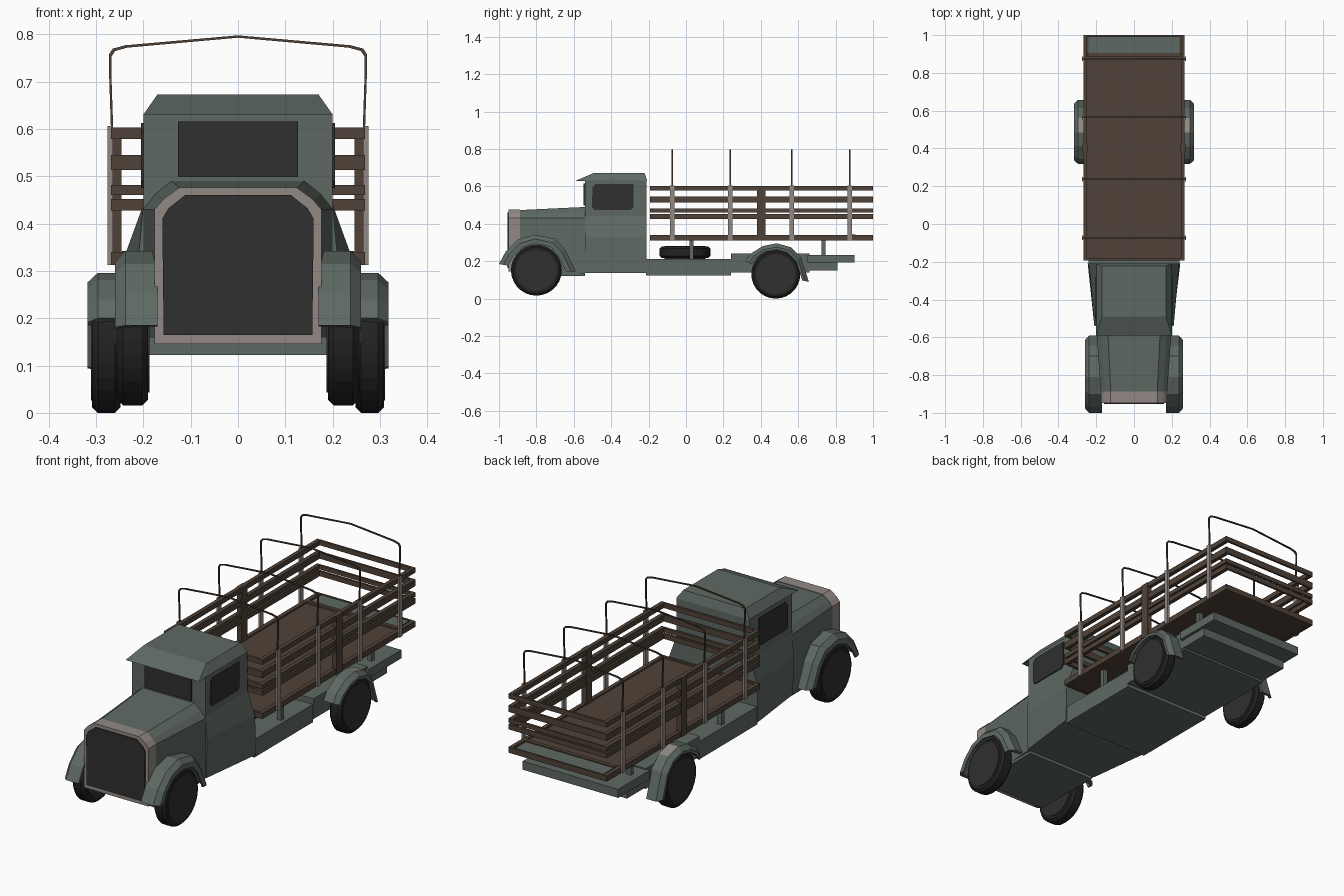
import bpy, bmesh, math

if "Cube" in bpy.data.objects:
    bpy.data.objects.remove(bpy.data.objects["Cube"])


def material(name, rgb):
    m = bpy.data.materials.new(name)
    m.diffuse_color = (*rgb, 1)
    m.use_nodes = True
    m.node_tree.nodes["Principled BSDF"].inputs["Base Color"].default_value = m.diffuse_color
    return m


GREEN = material("army_green", (0.112, 0.141, 0.125))
BROWN = material("wood_brown", (0.080, 0.055, 0.039))
GREY = material("warm_grey", (0.29, 0.25, 0.23))
DARK = material("dark_glass", (0.029, 0.029, 0.029))
TYRE = material("tyre_black", (0.016, 0.016, 0.016))


def build(name, verts, faces, *mats):
    me = bpy.data.meshes.new(name)
    me.from_pydata(verts, [], faces)
    bm = bmesh.new()
    bm.from_mesh(me)
    bmesh.ops.recalc_face_normals(bm, faces=bm.faces)
    bm.to_mesh(me)
    bm.free()
    ob = bpy.data.objects.new(name, me)
    bpy.context.collection.objects.link(ob)
    for m in mats:
        me.materials.append(m)
    return ob


def loft(name, rings, *mats):
    """Skin equal-sized closed rings and cap both ends."""
    n = len(rings[0])
    verts = [p for r in rings for p in r]
    faces = [(k * n + i, k * n + (i + 1) % n, (k + 1) * n + (i + 1) % n, (k + 1) * n + i)
             for k in range(len(rings) - 1) for i in range(n)]
    faces += [tuple(range(n)), tuple(range((len(rings) - 1) * n, len(rings) * n))]
    return build(name, verts, faces, *mats)


def box(name, x0, x1, y0, y1, z0, z1, mat):
    ring = [(x0, y0), (x1, y0), (x1, y1), (x0, y1)]
    return loft(name, [[(x, y, z) for x, y in ring] for z in (z0, z1)], mat)


def section(y, half, lean=0.0):
    """Symmetric cross-section at y from its right half (x, z), bottom to top."""
    pts = half + [(-x, z) for x, z in reversed(half)]
    return [(x, y + lean * z, z) for x, z in pts]


def wheel(name, x0, x1, cy, cz, r, upright=True, seg=28):
    """Lathed tyre with chamfered shoulders plus a hub disc on both faces."""
    c = 0.012
    def ring(x, rad):
        pts = []
        for i in range(seg):
            a = 2 * math.pi * i / seg
            u, v = rad * math.cos(a), rad * math.sin(a)
            pts.append((x, cy + u, cz + v) if upright else (v, cy + u, x))
        return pts
    tyre = loft(name, [ring(x0, r - c), ring(x0 + c, r), ring(x1 - c, r), ring(x1, r - c)], TYRE)
    hub = loft(name + "_hub", [ring(x0 - 0.003, r * 0.8), ring(x1 + 0.003, r * 0.8)], DARK)
    return tyre, hub


def fender(name, s, x0, x1, cy, cz, arc, inner):
    """Bevelled arch swept over a wheel."""
    rings = []
    for y, z in arc:
        def at(x, k):
            return (s * x, cy + (y - cy) * k, cz + (z - cz) * k)
        rings.append([at(x0, 1), at(x1 - 0.022, 1), at(x1, 0.88), at(x1, inner),
                      at(x1 - 0.008, inner), at(x1 - 0.01, 0.86), at(x0, 0.93)])
    return loft(name, rings, GREEN, GREY)


# Bonnet and radiator shell
hood_front = [(0.175, 0.14), (0.175, 0.43), (0.155, 0.45), (0.122, 0.473)]
hood_rear = [(0.2, 0.135), (0.2, 0.43), (0.175, 0.462), (0.14, 0.49)]
loft("bonnet", [section(-0.9, hood_front), section(-0.54, hood_rear)], GREEN)
shell = [(0.176, 0.145), (0.176, 0.43), (0.157, 0.452), (0.124, 0.476)]
loft("radiator_shell", [section(-0.948, shell), section(-0.888, shell)], GREY)
grille = [(0.157, 0.165), (0.160, 0.41), (0.147, 0.432), (0.112, 0.46)]
loft("radiator_grille", [section(-0.954, grille), section(-0.945, grille)], DARK)
box("front_underbody", -0.19, 0.19, -0.9, -0.54, 0.122, 0.16, GREEN)

# Cab with flared lower sides
loft("cab", [section(-0.54, [(0.205, 0.137), (0.21, 0.33), (0.2, 0.44), (0.2, 0.632)]),
             section(-0.21, [(0.245, 0.137), (0.24, 0.33), (0.2, 0.44), (0.2, 0.632)])], GREEN)
roof_low = [(-0.2, -0.59), (0.2, -0.59), (0.2, -0.208), (-0.2, -0.208)]
roof_top = [(-0.17, -0.49), (0.17, -0.49), (0.17, -0.222), (-0.17, -0.222)]
loft("cab_roof", [[(x, y, 0.63) for x, y in roof_low],
                  [(x, y, 0.673) for x, y in roof_top]], GREEN)
box("windscreen", -0.127, 0.127, -0.547, -0.539, 0.498, 0.616, DARK)
window = [(-0.503, 0.49), (-0.49, 0.475), (-0.295, 0.475), (-0.28, 0.49),
          (-0.28, 0.612), (-0.485, 0.612), (-0.5, 0.595)]
for s, side in ((1, "right"), (-1, "left")):
    loft("side_window_" + side, [[(s * x, y, z) for y, z in window] for x in (0.197, 0.205)], DARK)

# Chassis
box("chassis_front", -0.24, 0.24, -0.215, 0.24, 0.124, 0.212, GREEN)
box("chassis_middle", -0.243, 0.243, 0.24, 0.66, 0.14, 0.24, GREEN)
box("chassis_rear", -0.245, 0.245, 0.6, 0.81, 0.15, 0.205, GREEN)
box("tail_step", -0.26, 0.26, 0.65, 0.9, 0.192, 0.234, GREEN)
for y in (0.03, 0.735):
    for s in (1, -1):
        box("bed_support", s * 0.21 - 0.012, s * 0.21 + 0.012, y - 0.011, y + 0.011, 0.2, 0.315, GREEN)
wheel("spare_wheel", 0.216, 0.279, -0.005, 0, 0.136, upright=False)

# Wheels and fenders
front_arc = [(-1.0, 0.185), (-0.965, 0.25), (-0.9, 0.315), (-0.81, 0.342),
             (-0.7, 0.32), (-0.645, 0.26), (-0.59, 0.145)]
rear_arc = [(0.318, 0.2), (0.345, 0.24), (0.41, 0.281), (0.485, 0.296),
            (0.56, 0.275), (0.615, 0.22), (0.657, 0.09)]
for s, side in ((1, "right"), (-1, "left")):
    fx, rx = sorted((s * 0.19, s * 0.255)), sorted((s * 0.248, s * 0.308))
    wheel("front_wheel_" + side, *fx, -0.8, 0.152, 0.136)
    wheel("rear_wheel_" + side, *rx, 0.48, 0.131, 0.131)
    fender("front_fender_" + side, s, 0.17, 0.26, -0.8, 0.15, front_arc, 0.75)
    rear = fender("rear_fender_" + side, s, 0.243, 0.318, 0.48, 0.125, rear_arc, 0.8)
    # Pale patch on the crown of the rear fender
    for p in rear.data.polygons:
        if p.normal.z > 0.9 and 0.49 < p.center.y < 0.56 and abs(p.center.x) < 0.285:
            p.material_index = 1

# Cargo bed floor
box("bed_floor", -0.265, 0.265, -0.188, 0.995, 0.314, 0.332, BROWN)
box("bed_tail_plate", -0.24, 0.24, 0.906, 0.997, 0.33, 0.337, GREEN)
box("bed_floor_lip", -0.245, 0.245, 0.886, 0.906, 0.33, 0.342, BROWN)

# Slatted sides and ends
for z0, z1 in ((0.312, 0.34), (0.427, 0.452), (0.46, 0.481), (0.513, 0.545), (0.579, 0.603)):
    for s in (1, -1):
        x0, x1 = sorted((s * 0.248, s * 0.268))
        box("side_slat", x0, x1, -0.193, 1.0, z0, z1, BROWN)
    box("front_slat", -0.25, 0.25, -0.193, -0.181, z0, z1, BROWN)
    box("rear_slat", -0.25, 0.25, 0.99, 1.0, z0, z1, BROWN)

# Stakes and canopy bows
half_bow = [(0.266, 0.6), (0.27, 0.72), (0.27, 0.755), (0.262, 0.767), (0.236, 0.774)]
bow_path = half_bow + [(0, 0.795)] + [(-x, z) for x, z in reversed(half_bow)]
for s in (1, -1):
    x0, x1 = sorted((s * 0.246, s * 0.272))
    box("centre_stake", x0, x1, 0.38, 0.424, 0.312, 0.603, BROWN)
for y in (-0.073, 0.237, 0.565, 0.876):
    for s in (1, -1):
        x0, x1 = sorted((s * 0.264, s * 0.276))
        box("side_stake", x0, x1, y - 0.012, y + 0.012, 0.312, 0.606, GREY)
    d, t = 0.004, 0.0025
    rings = []
    for x, z in bow_path:
        k = 1 - t / 0.27
        rings.append([(x / k, y - d, z + t * (z > 0.7)), (x / k, y + d, z + t * (z > 0.7)),
                      (x * k, y + d, z - t), (x * k, y - d, z - t)])
    loft("canopy_bow", rings, BROWN)
